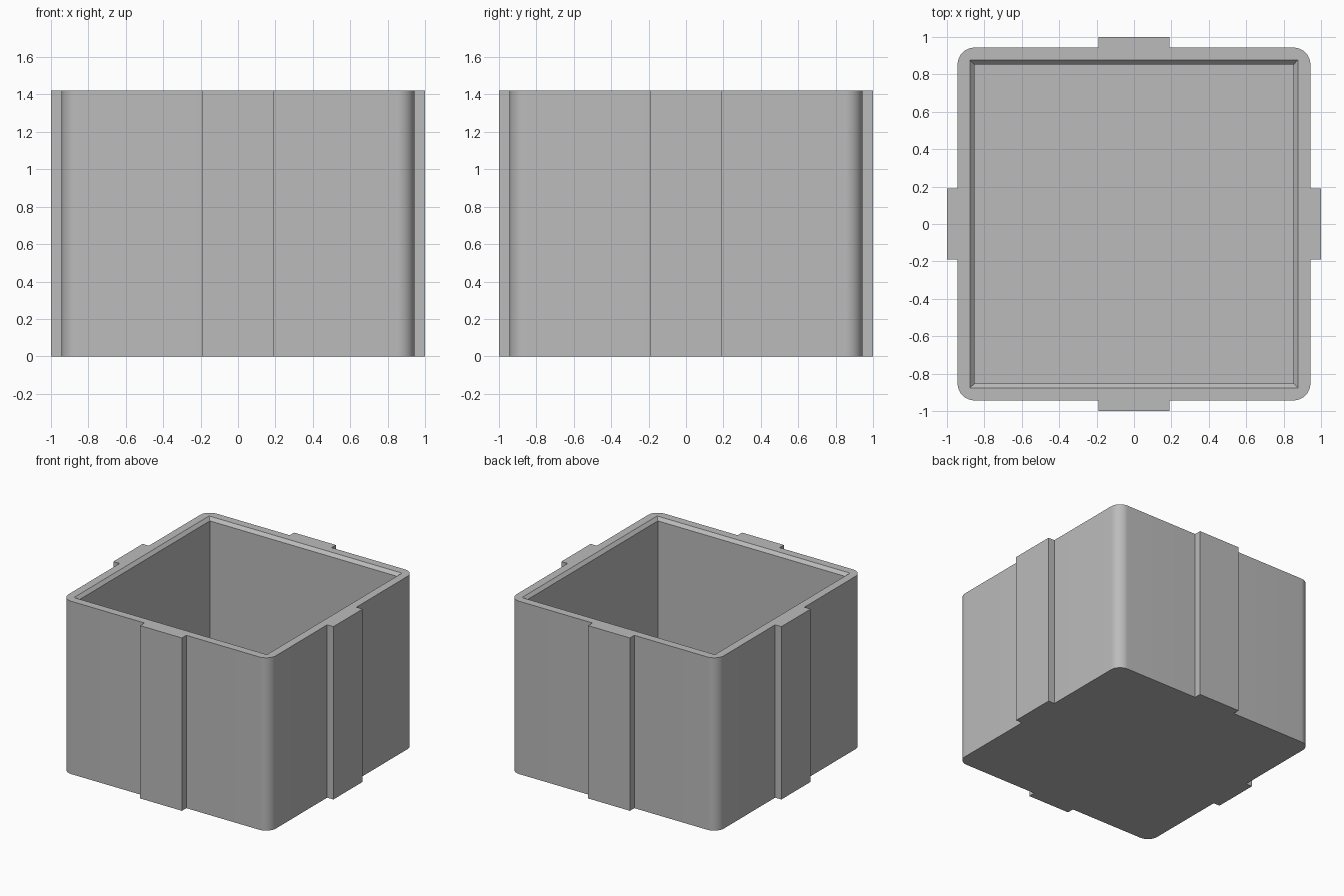
import bpy
import bmesh
from math import pi, sin, cos
from mathutils import Matrix, Vector

old = bpy.data.objects.get("Cube")
if old:
    bpy.data.objects.remove(old, do_unlink=True)

HEIGHT, FLOOR = 1.42, 0.09
WALL, RADIUS = 0.943, 0.09       # outer half width, corner radius
RIB_HALF, RIB_OUT = 0.19, 1.0    # rib half width and reach
LIP, INNER, BEVEL = 0.877, 0.853, 0.025

mat = bpy.data.materials.new("plain grey")
mat.use_nodes = True
grey = (0.5, 0.5, 0.5, 1)
mat.diffuse_color = grey
mat.node_tree.nodes["Principled BSDF"].inputs["Base Color"].default_value = grey

bm = bmesh.new()


def ring(points, z):
    verts = [bm.verts.new((p.x, p.y, z)) for p in points]
    edges = [bm.edges.new((verts[i - 1], verts[i])) for i in range(len(verts))]
    return verts, edges


def bridge(lower, upper):
    for i in range(len(lower)):
        bm.faces.new((lower[i - 1], lower[i], upper[i], upper[i - 1]))


def square(half):
    return [Vector((x * half, y * half)) for x, y in ((1, -1), (1, 1), (-1, 1), (-1, -1))]


# Quarter outline: one rib and one rounded corner, turned around four times
quarter = [Vector(p) for p in ((WALL, -RIB_HALF), (RIB_OUT, -RIB_HALF),
                               (RIB_OUT, RIB_HALF), (WALL, RIB_HALF))]
centre = Vector((WALL - RADIUS, WALL - RADIUS))
for i in range(13):
    a = i / 12 * pi / 2
    quarter.append(centre + RADIUS * Vector((cos(a), sin(a))))
outline = [Matrix.Rotation(k * pi / 2, 2) @ p for k in range(4) for p in quarter]

# Outer shell with ribs
base, _ = ring(outline, 0)
top, top_edges = ring(outline, HEIGHT)
bm.faces.new(base)
bridge(base, top)

# Rim, bevelled lip, inner walls and floor
lip, lip_edges = ring(square(LIP), HEIGHT)
bmesh.ops.triangle_fill(bm, edges=top_edges + lip_edges, use_beauty=True)
neck, _ = ring(square(INNER), HEIGHT - BEVEL)
floor, _ = ring(square(INNER), FLOOR)
bridge(lip, neck)
bridge(neck, floor)
bm.faces.new(floor)
bmesh.ops.recalc_face_normals(bm, faces=bm.faces[:])

mesh = bpy.data.meshes.new("ribbed_box")
bm.to_mesh(mesh)
bm.free()
mesh.materials.append(mat)
box = bpy.data.objects.new("ribbed_box", mesh)
bpy.context.collection.objects.link(box)
bpy.context.view_layer.objects.active = box
box.select_set(True)
bpy.ops.object.shade_smooth_by_angle(angle=pi / 6)
